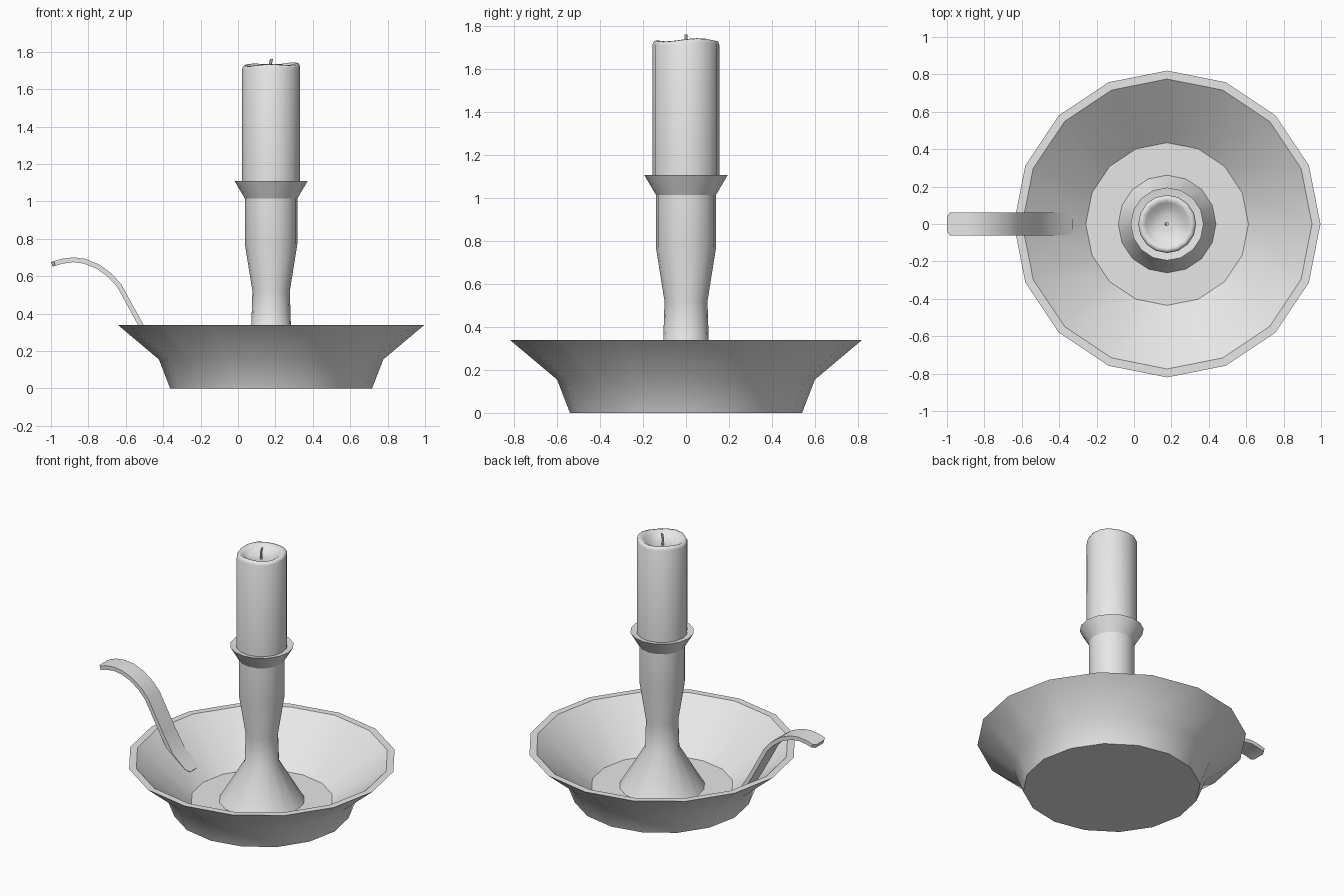
import bpy, bmesh, math
from mathutils import Vector

cube = bpy.data.objects.get("Cube")
if cube:
    bpy.data.objects.remove(cube, do_unlink=True)

AXIS_X = 0.177
SIDES = 16

grey = bpy.data.materials.new("plain grey")
grey.use_nodes = True
colour = (0.8, 0.8, 0.8, 1)
grey.diffuse_color = colour
grey.node_tree.nodes["Principled BSDF"].inputs["Base Color"].default_value = colour


def finish(name, bm, angle=30):
    bmesh.ops.recalc_face_normals(bm, faces=bm.faces)
    mesh = bpy.data.meshes.new(name)
    bm.to_mesh(mesh)
    bm.free()
    obj = bpy.data.objects.new(name, mesh)
    bpy.context.collection.objects.link(obj)
    mesh.materials.append(grey)
    bpy.ops.object.select_all(action='DESELECT')
    obj.select_set(True)
    bpy.context.view_layer.objects.active = obj
    bpy.ops.object.shade_smooth_by_angle(angle=math.radians(angle))
    return obj


def lathe(name, profile, wobble=None, angle=30):
    """Turn a (radius, height) profile around the candle axis, capping both ends."""
    bm = bmesh.new()
    rings = []
    for r, z in profile:
        ring = []
        for i in range(SIDES):
            a = math.tau * i / SIDES
            dz = wobble(a, r, z) if wobble else 0
            ring.append(bm.verts.new((AXIS_X + r * math.cos(a), r * math.sin(a), z + dz)))
        rings.append(ring)
    for lo, hi in zip(rings, rings[1:]):
        for i in range(SIDES):
            j = (i + 1) % SIDES
            bm.faces.new((lo[i], lo[j], hi[j], hi[i]))
    bm.faces.new(rings[0][::-1])
    bm.faces.new(rings[-1])
    return finish(name, bm, angle)


# Dish with a flared wall, flat rim and raised inner floor
lathe("dish", [(0.54, 0), (0.6, 0.155), (0.82, 0.34), (0.775, 0.34), (0.435, 0.07)])

# Candle holder stem with flared foot and drip collar
lathe("stem", [(0.264, 0.065), (0.106, 0.33), (0.1, 0.52), (0.14, 0.77),
               (0.14, 1.015), (0.195, 1.108), (0.15, 1.1)], angle=29.5)


# Candle with an uneven melted rim and a hollow top
def melt(a, r, z):
    if z < 1.5 or r < 0.06:
        return 0
    return 0.006 * math.cos(a - 0.7) + 0.005 * math.sin(3 * a + 0.4)


lathe("candle", [(0.155, 1.09), (0.155, 1.715), (0.148, 1.73), (0.132, 1.733),
                 (0.115, 1.722), (0.085, 1.698), (0.05, 1.688), (0.015, 1.685)],
      melt, angle=60)


# Bent wick
def tube(name, points, radius, sides=6):
    bm = bmesh.new()
    rings = [[bm.verts.new((p[0] + radius * math.cos(math.tau * i / sides),
                            radius * math.sin(math.tau * i / sides), p[1]))
              for i in range(sides)] for p in points]
    for lo, hi in zip(rings, rings[1:]):
        for i in range(sides):
            j = (i + 1) % sides
            bm.faces.new((lo[i], lo[j], hi[j], hi[i]))
    bm.faces.new(rings[0][::-1])
    bm.faces.new(rings[-1])
    return finish(name, bm)


tube("wick", [(AXIS_X - 0.004, 1.68), (AXIS_X - 0.006, 1.725), (AXIS_X + 0.002, 1.76)], 0.008)

# Curved strap handle with rounded ends, resting on the inner wall of the dish
path = [(-0.995, 0.663), (-0.98, 0.668), (-0.94, 0.68), (-0.88, 0.688), (-0.82, 0.68),
        (-0.75, 0.652), (-0.685, 0.605), (-0.635, 0.55), (-0.52, 0.34),
        (-0.45, 0.225), (-0.36, 0.147), (-0.335, 0.127)]
path = [Vector((x, 0, z)) for x, z in path]
bm = bmesh.new()
sections = []
for k, p in enumerate(path):
    t = (path[min(k + 1, len(path) - 1)] - path[max(k - 1, 0)]).normalized()
    n = Vector((-t.z, 0, t.x)) * 0.013
    half = 0.04 if k in (0, len(path) - 1) else 0.062
    sections.append([bm.verts.new(p + n * s + Vector((0, half * w, 0)))
                     for s, w in ((-1, -1), (-1, 1), (1, 1), (1, -1))])
for a, b in zip(sections, sections[1:]):
    for i in range(4):
        j = (i + 1) % 4
        bm.faces.new((a[i], a[j], b[j], b[i]))
bm.faces.new(sections[0][::-1])
bm.faces.new(sections[-1])
finish("handle", bm, 40)
